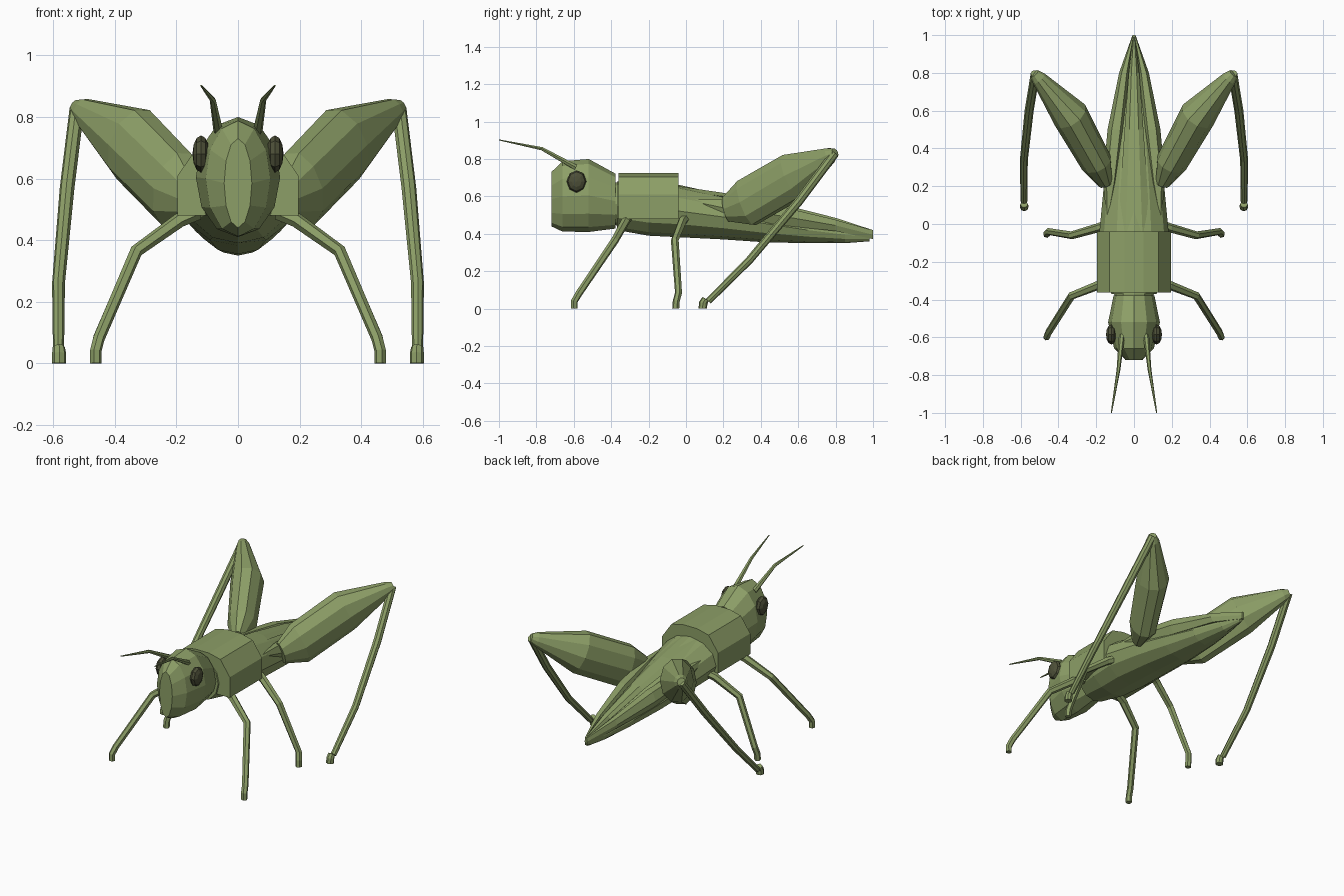
import bpy, bmesh, math
from mathutils import Vector

if "Cube" in bpy.data.objects:
    bpy.data.objects.remove(bpy.data.objects["Cube"])


def material(name, rgb):
    m = bpy.data.materials.new(name)
    m.diffuse_color = (*rgb, 1)
    m.use_nodes = True
    m.node_tree.nodes["Principled BSDF"].inputs["Base Color"].default_value = m.diffuse_color
    return m


GREEN = material("olive_green", (0.265, 0.345, 0.135))
DARK = material("dark_olive", (0.075, 0.08, 0.04))


def finish(name, bm, mat, mirror):
    bmesh.ops.recalc_face_normals(bm, faces=bm.faces)
    mesh = bpy.data.meshes.new(name)
    bm.to_mesh(mesh)
    bm.free()
    ob = bpy.data.objects.new(name, mesh)
    bpy.context.collection.objects.link(ob)
    mesh.materials.append(mat)
    if mirror:
        ob.modifiers.new("mirror", "MIRROR")
    return ob


def skin(name, loops, mat=GREEN, mirror=False):
    """Join equal loops of points into a closed body."""
    bm = bmesh.new()
    loops = [[bm.verts.new(p) for p in loop] for loop in loops]
    for p, q in zip(loops, loops[1:]):
        for k in range(len(p)):
            n = (k + 1) % len(p)
            bm.faces.new((p[k], p[n], q[n], q[k]))
    bm.faces.new(loops[0])
    bm.faces.new(loops[-1])
    return finish(name, bm, mat, mirror)


def loft(name, rings, sides=8, mat=GREEN, mirror=False, upright=False):
    """Skin rings (x, y, z, half width, half height) along their path."""
    pts = [Vector(r[:3]) for r in rings]
    across = (pts[-1] - pts[0]).cross(Vector((0, 0, 1))).normalized()
    loops = []
    for i, r in enumerate(rings):
        a = (pts[i] - pts[max(i - 1, 0)]).normalized()
        b = (pts[min(i + 1, len(pts) - 1)] - pts[i]).normalized()
        t = (a + b).normalized()
        u = (across - t * across.dot(t)).normalized()
        v = u.cross(t)
        if upright:
            u, v = Vector((1, 0, 0)), Vector((0, 0, 1))
        loop = []
        for k in range(sides):
            ang = 2 * math.pi * k / sides
            p = pts[i] + u * r[3] * math.cos(ang) + v * r[4] * math.sin(ang)
            p.z = max(p.z, 0)
            loop.append(p)
        loops.append(loop)
    return skin(name, loops, mat, mirror)


def tube(name, path, radii, sides=6):
    return loft(name, [(*p, r, r) for p, r in zip(path, radii)], sides, mirror=True)


# Head with a flat oval face, and the neck behind it
loft("head", [(0, -.72, .585, .045, .145), (0, -.66, .60, .105, .188),
              (0, -.52, .605, .137, .195), (0, -.378, .575, .108, .147)],
     12, upright=True)
loft("neck", [(0, -.40, .56, .10, .11), (0, -.34, .56, .11, .12)], 12, upright=True)

# Saddle-shaped thorax shield from its cross-section
half = [(.196, .48), (.196, .61), (.13, .705), (.05, .724)]
section = half + [(-x, z) for x, z in reversed(half)]
skin("thorax_shield", [[(x, y, z) for x, z in section] for y in (-.362, -.04)])

# Long tapering abdomen
loft("abdomen", [(0, -.37, .55, .12, .13), (0, -.20, .53, .165, .14),
                 (0, -.04, .522, .183, .14), (0, .20, .49, .16, .12),
                 (0, .42, .455, .13, .10), (0, .65, .420, .09, .07),
                 (0, .85, .395, .045, .045), (0, .98, .385, .012, .025)],
     12, upright=True)

# Folded wings: flank panels with pointed fronts and a ridge along the back
loft("side_wing", [(.14, .03, .575, .004, .01), (.125, .22, .535, .04, .055),
                   (.095, .50, .497, .045, .058), (.052, .80, .445, .027, .035),
                   (.004, 1.0, .395, .004, .027)], 6, mirror=True, upright=True)
loft("top_wing", [(0, -.05, .635, .09, .024), (0, .20, .60, .07, .022),
                  (0, .50, .542, .05, .022), (0, .80, .468, .028, .020),
                  (0, 1.0, .405, .004, .017)], 6, upright=True)

# Eyes
bm = bmesh.new()
bmesh.ops.create_uvsphere(bm, u_segments=8, v_segments=6, radius=1)
for v in bm.verts:
    x, y, z = v.co
    v.co = (.12 + .028 * z, -.585 + .053 * x, .68 + .06 * y)
finish("eye", bm, DARK, True)

# Antennae
tube("antenna", [(.064, -.59, .755), (.082, -.77, .855), (.12, -1, .902)],
     [.016, .010, .003])

# Walking legs: hip, knee, ankle, foot
leg_radii = [.025, .024, .021, .019, .019, .019]
tube("front_leg", [(.13, -.31, .49), (.19, -.325, .465), (.33, -.38, .365),
                   (.452, -.573, .08), (.462, -.597, .04), (.462, -.598, 0)], leg_radii)
tube("middle_leg", [(.11, .01, .50), (.19, -.02, .465), (.33, -.06, .365),
                    (.452, -.04, .085), (.462, -.052, .04), (.462, -.055, 0)], leg_radii)

# Thick jumping thighs
loft("hind_thigh", [(.15, .215, .53, .04, .07), (.20, .325, .565, .084, .132),
                    (.34, .578, .71, .097, .130), (.505, .772, .82, .04, .043),
                    (.527, .797, .833, .025, .025)], 10, mirror=True)

# Slender hind shins with a flared foot
tube("hind_shin", [(.523, .795, .83), (.555, .60, .57), (.583, .34, .26), (.583, .12, .04)],
     [.024, .024, .021, .018], 8)
tube("hind_foot", [(.582, .105, .052), (.581, .092, .03), (.581, .09, 0)],
     [.020, .023, .023], 8)
